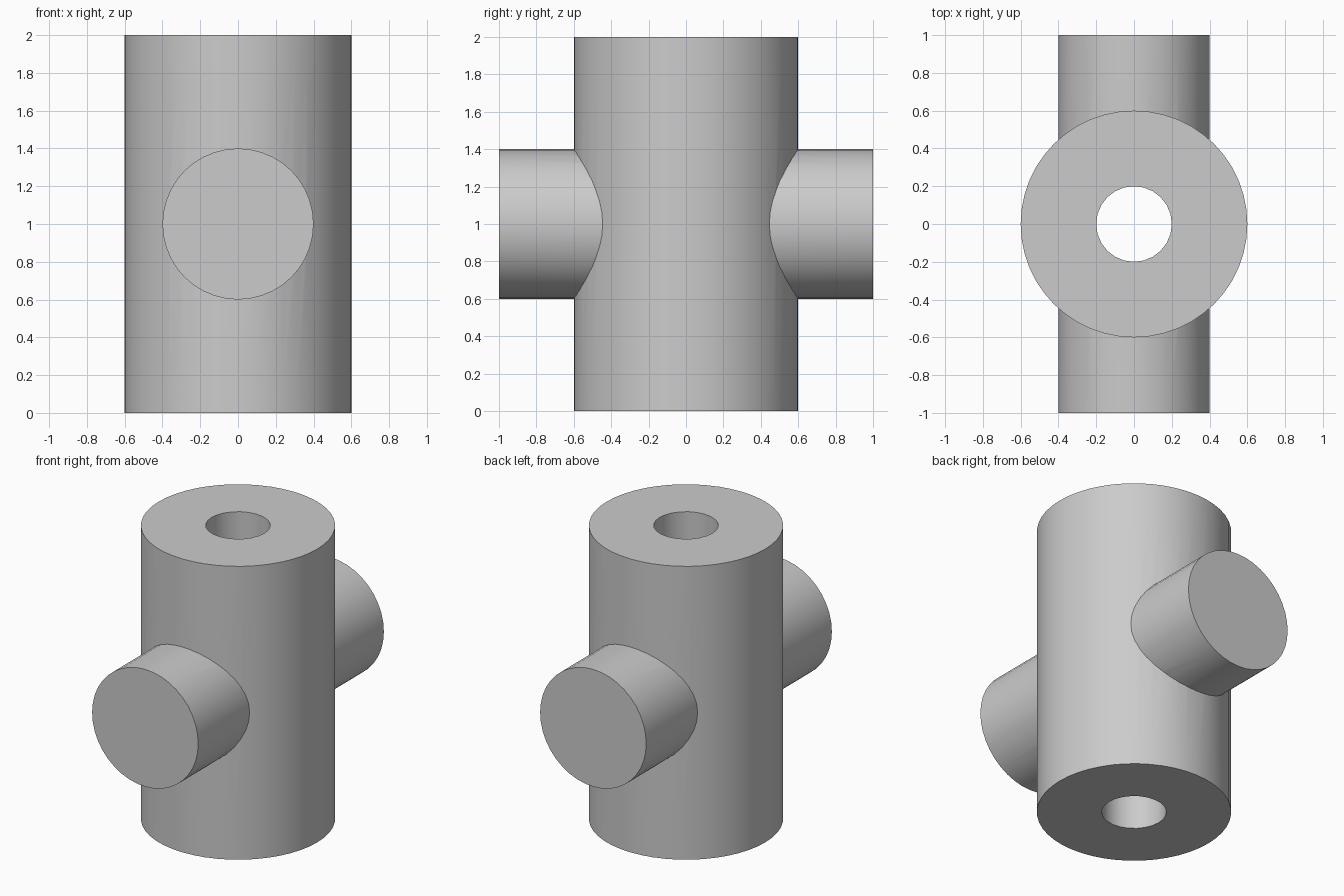
import bpy
import math

default = bpy.data.objects.get("Cube")
if default:
    bpy.data.objects.remove(default, do_unlink=True)

# Single plain grey material
grey = bpy.data.materials.new("plain_grey")
grey.use_nodes = True
color = (0.6, 0.6, 0.6, 1.0)
grey.diffuse_color = color
grey.node_tree.nodes["Principled BSDF"].inputs["Base Color"].default_value = color


def cylinder(name, radius, length, sides, tilt=0.0):
    """Cylinder centred at mid height, upright unless tilted about x."""
    bpy.ops.mesh.primitive_cylinder_add(
        vertices=sides, radius=radius, depth=length,
        location=(0, 0, 1), rotation=(tilt, 0, 0))
    obj = bpy.context.object
    obj.name = name
    obj.data.materials.append(grey)
    return obj


def combine(target, tool, operation):
    """Apply a boolean to the target and discard the tool."""
    mod = target.modifiers.new(operation.lower(), "BOOLEAN")
    mod.operation = operation
    mod.solver = "EXACT"
    mod.object = tool
    bpy.ops.object.select_all(action="DESELECT")
    target.select_set(True)
    bpy.context.view_layer.objects.active = target
    bpy.ops.object.modifier_apply(modifier=mod.name)
    bpy.data.objects.remove(tool, do_unlink=True)


# Upright body, crossed front to back by a solid round bar
body = cylinder("bored_cross_body", 0.6, 2.0, 48)
combine(body, cylinder("cross_bar", 0.4, 2.0, 40, math.pi / 2), "UNION")

# Bore running the full height
combine(body, cylinder("bore_cutter", 0.2, 2.4, 24), "DIFFERENCE")

# Smooth round walls with crisp rims and joints
bpy.ops.object.shade_smooth_by_angle(angle=math.radians(30))
